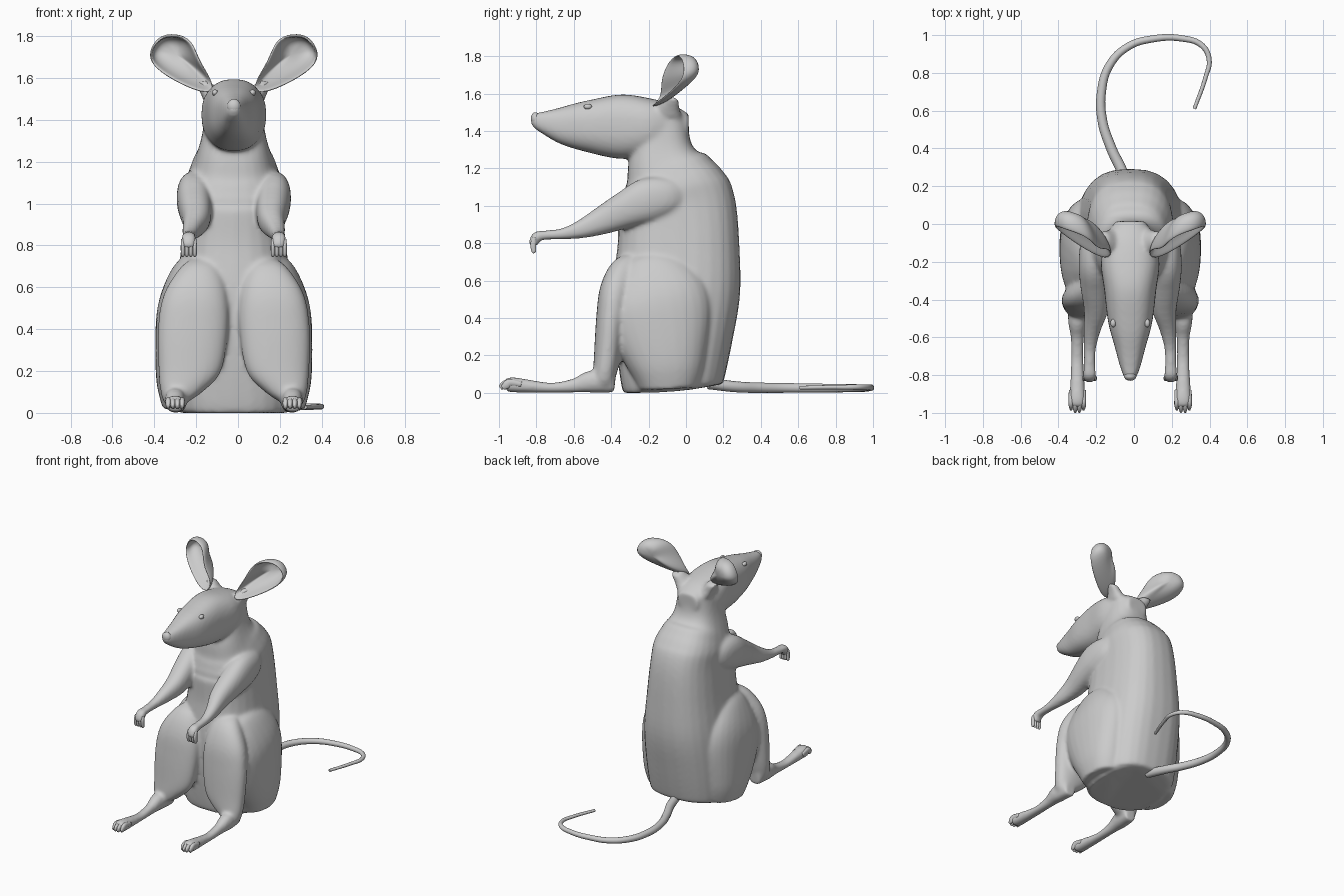
import bpy, bmesh, math
from mathutils import Vector

cube = bpy.data.objects.get("Cube")
if cube:
    bpy.data.objects.remove(cube, do_unlink=True)

CX = -0.02  # the body's plane of symmetry

fur = bpy.data.materials.new("grey_fur")
fur.use_nodes = True
fur.diffuse_color = (0.6, 0.6, 0.6, 1)
fur.node_tree.nodes["Principled BSDF"].inputs["Base Color"].default_value = (0.6, 0.6, 0.6, 1)


def spline(pts, steps=5):
    """Smooth a list of station tuples."""
    p = [Vector(q) for q in pts]
    out = []
    for i in range(len(p) - 1):
        a, b, c, d = p[max(i - 1, 0)], p[i], p[i + 1], p[min(i + 2, len(p) - 1)]
        for s in range(steps):
            t = s / steps
            out.append(b + (c - a) * (t / 2) + (2 * a - 5 * b + 4 * c - d) * (t * t / 2)
                       + (3 * b - a - 3 * c + d) * (t ** 3 / 2))
    return out + [p[-1]]


def tube(bm, stations, side=1, n=28, power=2.3):
    """Loft ovals through (x, y, z, half width, half depth)."""
    st = spline(stations)
    rings = []
    for i, s in enumerate(st):
        t = st[min(i + 1, len(st) - 1)] - st[max(i - 1, 0)]
        up = Vector((0, -t[2], t[1])).normalized()
        ring = []
        for k in range(n):
            a = math.tau * k / n
            c, d = math.cos(a), math.sin(a)
            u = math.copysign(abs(c) ** (2 / power), c) * max(s[3], 0.004)
            v = math.copysign(abs(d) ** (2 / power), d) * max(s[4], 0.004)
            ring.append(bm.verts.new((CX + side * (s[0] + u), s[1] + up.y * v, max(s[2] + up.z * v, 0))))
        rings.append(ring)
    for r, q in zip(rings, rings[1:]):
        for k in range(n):
            bm.faces.new((r[k], r[(k + 1) % n], q[(k + 1) % n], q[k]))
    bm.faces.new(rings[0])
    bm.faces.new(rings[-1])


def finish(bm, name):
    bmesh.ops.recalc_face_normals(bm, faces=bm.faces)
    for f in bm.faces:
        f.smooth = True
    mesh = bpy.data.meshes.new(name)
    bm.to_mesh(mesh)
    bm.free()
    mesh.materials.append(fur)
    ob = bpy.data.objects.new(name, mesh)
    bpy.context.collection.objects.link(ob)
    return ob


# Body skin: torso, head and limbs fused into one smooth surface
bm = bmesh.new()
torso = [(0, -.07, 0, .25, .25), (0, -.075, .06, .28, .275), (0, -.065, .3, .29, .315),
         (0, -.05, .55, .28, .34), (0, -.04, .8, .25, .325), (0, -.05, 1, .23, .315),
         (0, -.07, 1.09, .23, .29), (0, -.095, 1.17, .205, .245), (0, -.12, 1.245, .175, .195),
         (0, -.13, 1.34, .15, .155), (0, -.13, 1.48, .13, .14)]
head = [(0, -.83, 1.46, .015, .018), (0, -.81, 1.458, .033, .038), (0, -.75, 1.445, .055, .065),
        (0, -.65, 1.43, .082, .105), (0, -.52, 1.425, .117, .14), (0, -.35, 1.423, .138, .172),
        (0, -.2, 1.425, .155, .152), (0, -.08, 1.43, .125, .115), (0, .015, 1.43, .08, .06)]
tube(bm, torso, power=2.6)
tube(bm, head, power=2.5)

arm = [(.14, .04, 1.05, .05, .05), (.17, -.07, 1.05, .085, .1), (.19, -.2, 1.03, .083, .12),
       (.185, -.32, .98, .08, .1), (.18, -.45, .92, .065, .075), (.2, -.56, .875, .045, .05),
       (.213, -.66, .85, .032, .03), (.215, -.75, .843, .031, .025), (.215, -.795, .836, .036, .028),
       (.215, -.812, .81, .036, .027), (.215, -.814, .785, .033, .022)]
thigh = [(.2, -.09, .02, .14, .16), (.215, -.1, .15, .155, .21), (.215, -.135, .35, .16, .275),
         (.21, -.16, .5, .155, .285), (.19, -.19, .62, .135, .23), (.17, -.22, .71, .1, .13),
         (.16, -.23, .745, .05, .06)]
shin = [(.15, -.26, .73, .05, .03), (.165, -.32, .66, .11, .08), (.185, -.375, .55, .155, .085),
        (.195, -.4, .4, .168, .08), (.21, -.42, .2, .15, .072), (.25, -.435, .1, .1, .062),
        (.28, -.44, .05, .055, .05)]
foot = [(.27, -.38, .05, .045, .05), (.28, -.5, .06, .05, .06), (.28, -.6, .038, .035, .038),
        (.28, -.72, .027, .034, .027), (.28, -.85, .036, .039, .036), (.28, -.93, .043, .045, .041),
        (.28, -.965, .04, .042, .034)]
ear_root = [(.08, -.1, 1.48, .06, .08), (.11, -.09, 1.53, .05, .06), (.15, -.07, 1.58, .035, .035)]
for side in (1, -1):
    for part in (arm, thigh, shin, foot, ear_root):
        tube(bm, part, side)
body = finish(bm, "body")
fuse = body.modifiers.new("fuse", "REMESH")
fuse.mode = "VOXEL"
fuse.voxel_size = 0.011
fuse.use_smooth_shade = True
soften = body.modifiers.new("soften", "SMOOTH")
soften.factor = 0.5
soften.iterations = 11

# Fingers and toes
for side, label in ((1, "left"), (-1, "right")):
    fingers, toes = bmesh.new(), bmesh.new()
    for k in (-1.5, -.5, .5, 1.5):
        x = .215 + k * .019
        tube(fingers, [(x, -.81, .83, .008, .01), (x, -.816, .8, .01, .016), (x, -.816, .775, .01, .015),
                       (x, -.813, .755, .009, .012), (x, -.81, .747, .004, .005)], side, 10)
        x = .28 + k * .022
        tip = -1 + abs(k) * .012
        tube(toes, [(x, -.88, .045, .012, .015), (x, -.94, .055, .014, .02), (x, tip + .02, .04, .013, .022),
                    (x, tip, .027, .006, .012)], side, 10)
    finish(fingers, label + "_fingers")
    finish(toes, label + "_toes")

# Ears: cupped bowls opening forward and outward
rim = [(.09, -.13, 1.57), (.165, -.14, 1.67), (.195, -.1, 1.765), (.25, -.06, 1.803), (.345, -.03, 1.803),
       (.395, -.01, 1.74), (.403, -.02, 1.67), (.285, -.11, 1.585), (.11, -.21, 1.51)]
deep = Vector((.27, .04, 1.71))
for side, label in ((1, "left"), (-1, "right")):
    bm = bmesh.new()
    mid = sum((Vector(p) for p in rim), Vector()) / len(rim)
    rings = []
    for scale, depth in ((1, 0), (.9, .5), (.55, .9)):
        ring = []
        for p in rim:
            q = mid + (Vector(p) - mid) * scale + (deep - mid) * depth
            ring.append(bm.verts.new((CX + side * q.x, q.y, q.z)))
        rings.append(ring)
    n = len(rim)
    for r, q in zip(rings, rings[1:]):
        for k in range(n):
            bm.faces.new((r[k], r[(k + 1) % n], q[(k + 1) % n], q[k]))
    pole = bm.verts.new((CX + side * deep.x, deep.y, deep.z))
    for k in range(n):
        bm.faces.new((rings[-1][k], rings[-1][(k + 1) % n], pole))
    ear = finish(bm, label + "_ear")
    shell = ear.modifiers.new("thickness", "SOLIDIFY")
    shell.thickness = 0.018
    shell.offset = 0
    round_off = ear.modifiers.new("round", "SUBSURF")
    round_off.levels = round_off.render_levels = 2


# Nose and eyes
def ball(name, loc, size):
    bpy.ops.mesh.primitive_uv_sphere_add(segments=20, ring_count=12, location=loc)
    ob = bpy.context.object
    ob.name = name
    ob.scale = size
    ob.data.materials.append(fur)
    bpy.ops.object.shade_smooth()


ball("nose", (CX, -.805, 1.465), (.033, .025, .035))
for side, label in ((1, "left"), (-1, "right")):
    ball(label + "_eye", (CX + side * .09, -.525, 1.53), (.015, .022, .015))

# Tail: tapered curve lying on the floor
path = [(-.02, .12, .05), (-.06, .27, .032), (-.12, .4, .027), (-.168, .55, .026), (-.172, .7, .025),
        (-.13, .84, .025), (-.03, .94, .025), (.1, .98, .027), (.25, .983, .028), (.36, .945, .03),
        (.398, .87, .03), (.38, .78, .03), (.32, .61, .027)]
curve = bpy.data.curves.new("tail", "CURVE")
curve.dimensions = "3D"
curve.bevel_depth = 0.028
curve.bevel_resolution = 4
curve.resolution_u = 6
curve.use_fill_caps = True
line = curve.splines.new("BEZIER")
line.bezier_points.add(len(path) - 1)
for i, (bp, co) in enumerate(zip(line.bezier_points, path)):
    bp.co = co
    bp.handle_left_type = bp.handle_right_type = "AUTO"
    bp.radius = 1.1 - .75 * i / (len(path) - 1)
curve.materials.append(fur)
bpy.context.collection.objects.link(bpy.data.objects.new("tail", curve))
